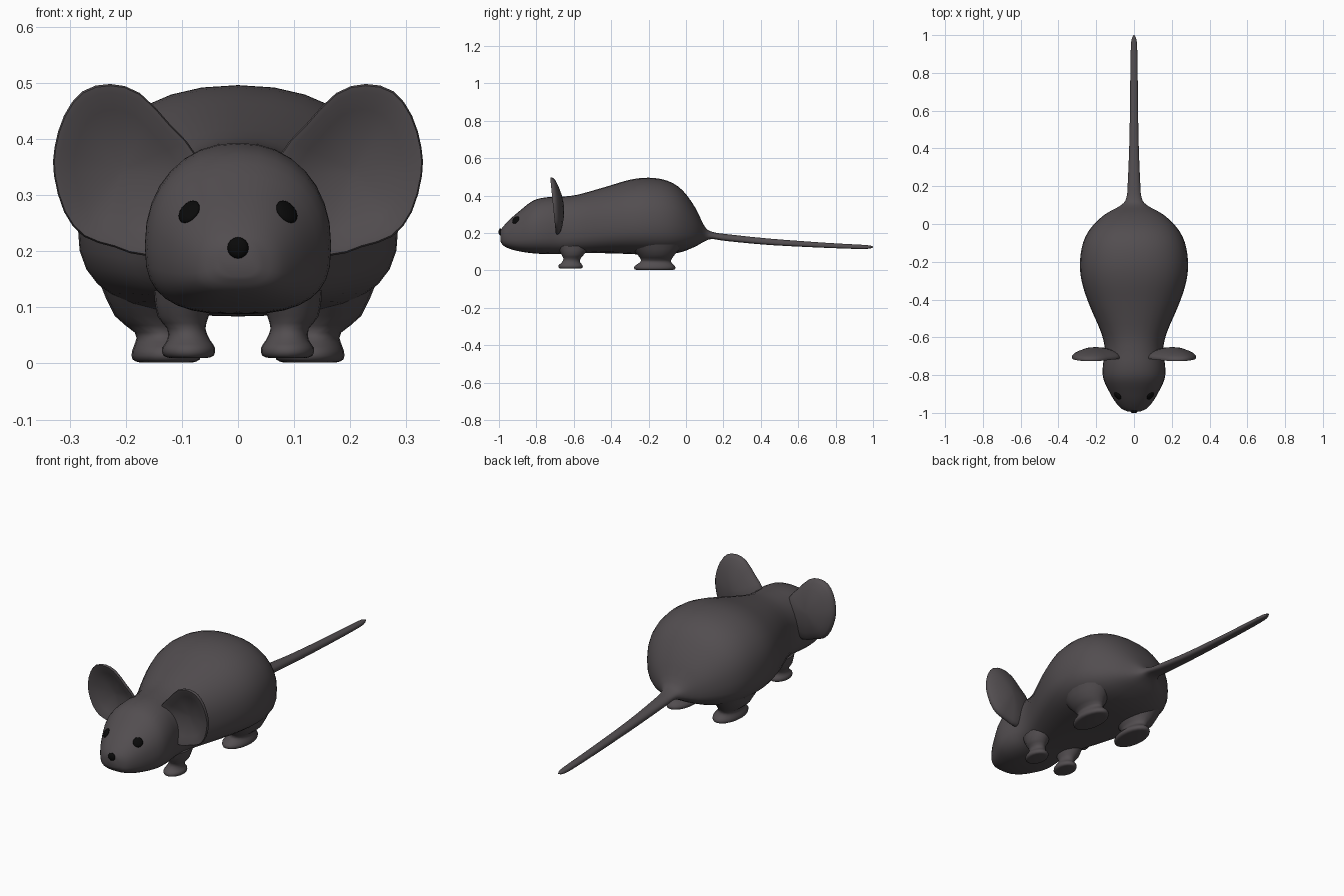
import bpy, bmesh, math
from mathutils import Vector
from mathutils.bvhtree import BVHTree

if "Cube" in bpy.data.objects:
    bpy.data.objects.remove(bpy.data.objects["Cube"])


def material(name, rgb):
    m = bpy.data.materials.new(name)
    m.diffuse_color = (*rgb, 1)
    m.use_nodes = True
    m.node_tree.nodes["Principled BSDF"].inputs["Base Color"].default_value = m.diffuse_color
    return m


fur = material("dark grey fur", (0.085, 0.075, 0.080))
black = material("black", (0.003, 0.003, 0.003))


def spline(points, steps, closed=False):
    """Catmull-Rom curve through tuples of any length."""
    n, out = len(points), []
    get = (lambda i: points[i % n]) if closed else (lambda i: points[max(0, min(n - 1, i))])
    for i in range(n if closed else n - 1):
        a, b, c, d = (get(i + k) for k in (-1, 0, 1, 2))
        for s in range(steps):
            t = s / steps
            out.append(tuple(0.5 * (2 * q + (r - p) * t + (2 * p - 5 * q + 4 * r - u) * t * t
                                    + (3 * q - p - 3 * r + u) * t ** 3)
                             for p, q, r, u in zip(a, b, c, d)))
    if not closed:
        out.append(points[-1])
    return out


def loft(rings):
    bm = bmesh.new()
    loops = [[bm.verts.new(p) for p in ring] for ring in rings]
    for a, b in zip(loops, loops[1:]):
        for i in range(len(a)):
            j = (i + 1) % len(a)
            bm.faces.new((a[i], a[j], b[j], b[i]))
    bm.faces.new(loops[0])
    bm.faces.new(loops[-1])
    bmesh.ops.recalc_face_normals(bm, faces=bm.faces)
    return bm


def finish(name, bm, mat, angle=60):
    me = bpy.data.meshes.new(name)
    bm.to_mesh(me)
    bm.free()
    me.materials.append(mat)
    ob = bpy.data.objects.new(name, me)
    bpy.context.collection.objects.link(ob)
    bpy.ops.object.select_all(action='DESELECT')
    ob.select_set(True)
    bpy.context.view_layer.objects.active = ob
    bpy.ops.object.shade_smooth_by_angle(angle=math.radians(angle))
    return ob


# Body, head and tail: stations of y, half width, bottom z, top z
stations = [
    (-0.992, 0.035, 0.155, 0.215), (-0.975, 0.070, 0.132, 0.238), (-0.94, 0.100, 0.115, 0.275),
    (-0.89, 0.130, 0.102, 0.318), (-0.82, 0.162, 0.092, 0.372), (-0.75, 0.165, 0.088, 0.391),
    (-0.67, 0.155, 0.088, 0.395), (-0.58, 0.172, 0.092, 0.405), (-0.42, 0.240, 0.092, 0.450),
    (-0.30, 0.278, 0.088, 0.485), (-0.20, 0.286, 0.084, 0.496), (-0.10, 0.270, 0.086, 0.480),
    (-0.02, 0.228, 0.100, 0.430), (0.05, 0.155, 0.128, 0.335), (0.10, 0.068, 0.156, 0.235),
    (0.14, 0.040, 0.168, 0.207), (0.22, 0.033, 0.157, 0.194), (0.45, 0.024, 0.136, 0.170),
    (0.75, 0.020, 0.121, 0.148), (0.93, 0.017, 0.115, 0.138), (0.98, 0.012, 0.117, 0.134),
    (1.0, 0.003, 0.123, 0.128)]


def body_ring(y, w, lo, hi, n=32):
    mid, ring = lo + 0.41 * (hi - lo), []
    for i in range(n):
        c, s = math.cos(math.tau * i / n), math.sin(math.tau * i / n)
        p, h = (2.2, hi - mid) if s > 0 else (2.8, mid - lo)
        ring.append((math.copysign(abs(c) ** (2 / p), c) * w, y,
                     mid + math.copysign(abs(s) ** (2 / p), s) * h))
    return ring


bm = loft([body_ring(*s) for s in spline(stations, 3)])
tree = BVHTree.FromBMesh(bm)
finish("body_and_tail", bm, fur)

# Legs: levels of z, half width, half length, centre x, centre y
front_leg = [(0.010, 0.034, 0.050, 0.088, -0.618), (0.014, 0.045, 0.063, 0.088, -0.617),
             (0.028, 0.047, 0.064, 0.088, -0.617), (0.042, 0.038, 0.050, 0.088, -0.615),
             (0.062, 0.034, 0.045, 0.092, -0.610), (0.085, 0.046, 0.060, 0.098, -0.606),
             (0.130, 0.055, 0.090, 0.095, -0.600)]
hind_leg = [(0.002, 0.048, 0.092, 0.128, -0.168), (0.007, 0.060, 0.108, 0.128, -0.167),
            (0.022, 0.061, 0.109, 0.128, -0.167), (0.038, 0.051, 0.090, 0.132, -0.164),
            (0.055, 0.046, 0.080, 0.138, -0.160), (0.085, 0.070, 0.100, 0.150, -0.160),
            (0.140, 0.095, 0.150, 0.150, -0.165)]


def ellipse(z, w, d, x, y, side, n=20):
    return [(side * (x + w * math.cos(math.tau * i / n)), y + d * math.sin(math.tau * i / n), z)
            for i in range(n)]


# Ear outline in x, z
ear_outline = [(0.07, 0.365), (0.12, 0.425), (0.175, 0.482), (0.228, 0.498), (0.277, 0.485),
               (0.310, 0.442), (0.327, 0.385), (0.328, 0.335), (0.310, 0.270), (0.275, 0.226),
               (0.220, 0.207), (0.165, 0.192), (0.11, 0.22), (0.07, 0.29)]


def ear(side):
    outline, cx, cz = spline(ear_outline, 2, True), 0.205, 0.345

    def layer(f, offset):
        ring = []
        for x, z in outline:
            px, pz = cx + (x - cx) * f, cz + (z - cz) * f
            cup = 0.040 * (1 - f * f) - 0.10 * (pz - 0.30)
            ring.append((side * px, -0.700 + cup + offset, pz))
        return ring
    # cupped front, rounded rim, domed back
    return loft([layer(f, o) for f, o in
                 ((0.08, -0.012), (0.4, -0.012), (0.7, -0.012), (0.9, -0.012), (0.98, -0.008),
                  (1.0, 0.0), (0.98, 0.008), (0.9, 0.012), (0.7, 0.012), (0.4, 0.012),
                  (0.08, 0.012))])


def bead(name, x, z, size):
    """Flattened black bead seated on the face."""
    hit, normal, _, _ = tree.ray_cast(Vector((x, -2, z)), Vector((0, 1, 0)))
    b = bmesh.new()
    bmesh.ops.create_uvsphere(b, u_segments=16, v_segments=10, radius=1)
    bmesh.ops.scale(b, vec=size, verts=b.verts)
    bmesh.ops.rotate(b, matrix=normal.to_track_quat('Z', 'Y').to_matrix(), verts=b.verts)
    bmesh.ops.translate(b, vec=hit, verts=b.verts)
    finish(name, b, black)


for side, label in ((1, "left"), (-1, "right")):
    for name, levels in (("front_leg", front_leg), ("hind_leg", hind_leg)):
        finish(f"{label}_{name}", loft([ellipse(*l, side) for l in spline(levels, 2)]), fur)
    finish(f"{label}_ear", ear(side), fur)
    bead(f"{label}_eye", side * 0.087, 0.27, (0.023, 0.023, 0.008))
bead("nose", 0, 0.206, (0.019, 0.019, 0.010))
